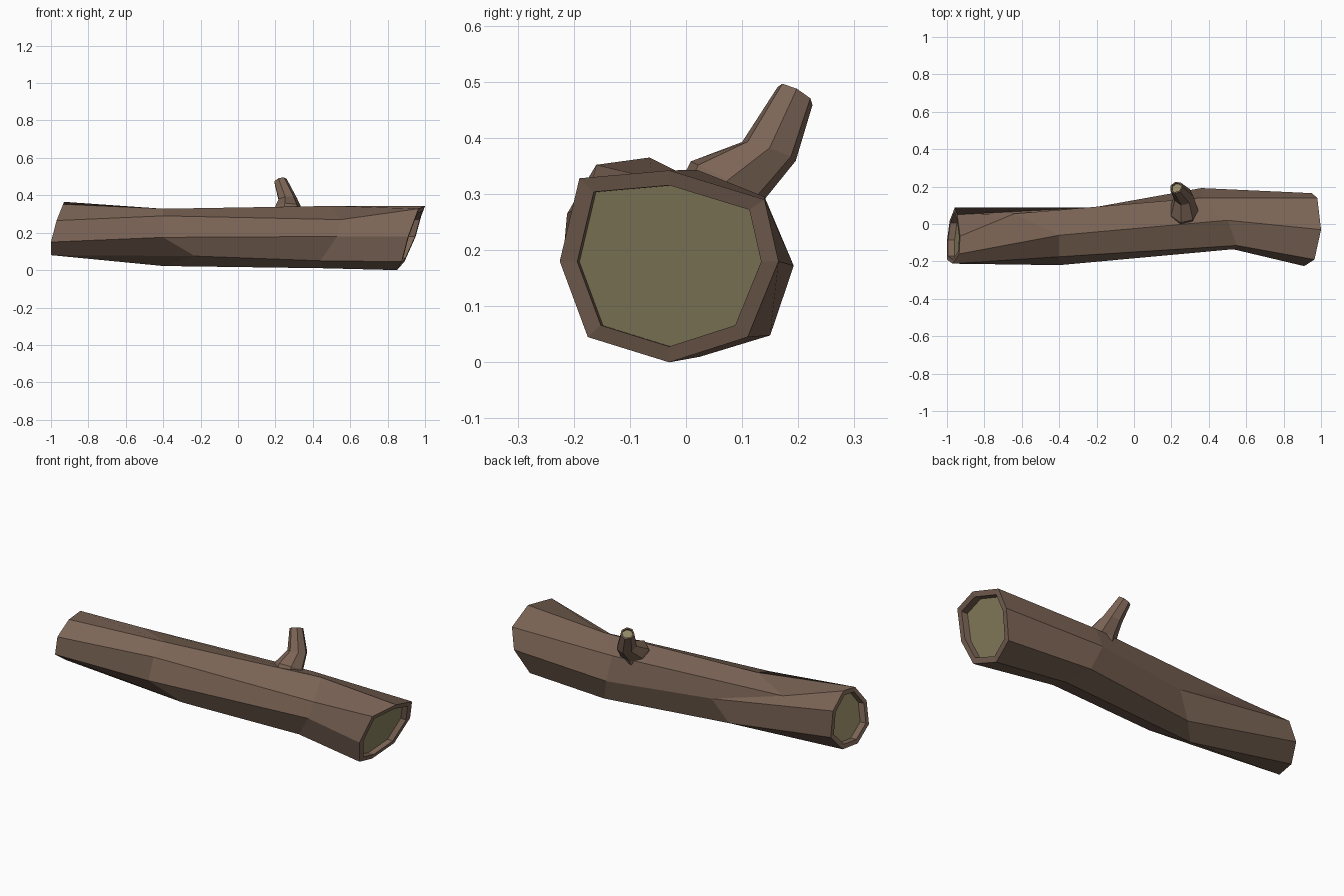
import bpy, bmesh, math
from mathutils import Vector

if "Cube" in bpy.data.objects:
    bpy.data.objects.remove(bpy.data.objects["Cube"])


def material(name, rgb):
    m = bpy.data.materials.new(name)
    m.diffuse_color = (*rgb, 1)
    m.use_nodes = True
    m.node_tree.nodes["Principled BSDF"].inputs["Base Color"].default_value = m.diffuse_color
    return m


BARK = material("brown bark", (0.202, 0.130, 0.093))
WOOD = material("olive cut wood", (0.285, 0.245, 0.130))


def loft(name, rings, hollow_start, hollow_end, scale, depth):
    """Skin rings of points; cut ends get a bark rim and a sunken wood disc."""
    bm = bmesh.new()
    loops = [[Vector(p) for p in r] for r in rings]

    def cut_end(ring, neighbour):
        c = sum(ring, Vector()) / len(ring)
        n = sum(neighbour, Vector()) / len(neighbour)
        inward = (n - c).normalized() * depth
        rim = [c + (p - c) * scale for p in ring]
        return rim, [p + inward for p in rim]

    if hollow_start:
        rim, floor = cut_end(loops[0], loops[1])
        loops = [floor, rim] + loops
    if hollow_end:
        rim, floor = cut_end(loops[-1], loops[-2])
        loops = loops + [rim, floor]
    verts = [[bm.verts.new(p) for p in r] for r in loops]
    n = len(verts[0])
    for a, b in zip(verts, verts[1:]):
        for i in range(n):
            j = (i + 1) % n
            bm.faces.new((a[i], a[j], b[j], b[i]))
    for used, ring in ((hollow_start, verts[0]), (hollow_end, verts[-1])):
        f = bm.faces.new(ring)
        f.material_index = 1 if used else 0
    bmesh.ops.recalc_face_normals(bm, faces=bm.faces)
    me = bpy.data.meshes.new(name)
    bm.to_mesh(me)
    bm.free()
    me.materials.append(BARK)
    me.materials.append(WOOD)
    ob = bpy.data.objects.new(name, me)
    bpy.context.collection.objects.link(ob)
    return ob


# Trunk: four irregular eight-sided rings, from the left cut to the right cut
left = [(-.935, -.16, .352), (-.97, -.212, .265), (-1, -.19, .15), (-1, -.09, .08),
        (-.985, .02, .085), (-.958, .088, .17), (-.945, .05, .30), (-.93, -.065, .365)]
mid_left = [(-.4, -.06, .328), (-.4, -.175, .29), (-.4, -.22, .175), (-.23, -.16, .075),
            (-.4, -.05, .022), (-.3, .05, .06), (-.22, .088, .19), (-.64, .055, .305)]
mid_right = [(.5, .02, .343), (.55, -.115, .27), (.53, -.135, .18), (.44, -.09, .05),
             (.45, .025, .01), (.4, .15, .048), (.36, .192, .172), (.36, .14, .295)]
right = [(1, -.03, .342), (.965, -.19, .328), (.91, -.225, .18), (.875, -.175, .045),
         (.85, -.03, .0), (.89, .11, .045), (.95, .165, .18), (.98, .14, .29)]
loft("log_trunk", [left, mid_left, mid_right, right], True, True, 0.84, 0.035)


# Branch stub: tilted rings that narrow from a flared foot to a cut tip
def tilted_ring(centre, axis, radius, sides=7):
    q = Vector((0, 0, 1)).rotation_difference(Vector(axis))
    return [Vector(centre) + q @ Vector((radius * math.cos(2 * math.pi * i / sides),
                                         radius * math.sin(2 * math.pi * i / sides), 0))
            for i in range(sides)]


loft("branch_stub", [tilted_ring((.265, .05, .27), (0, .4, 1), .08),
                     tilted_ring((.267, .075, .325), (0, .5, 1), .076),
                     tilted_ring((.265, .148, .377), (-.1, .35, 1), .052),
                     tilted_ring((.226, .195, .477), (-.35, .55, 1), .036)],
     False, True, 0.78, 0.01)
